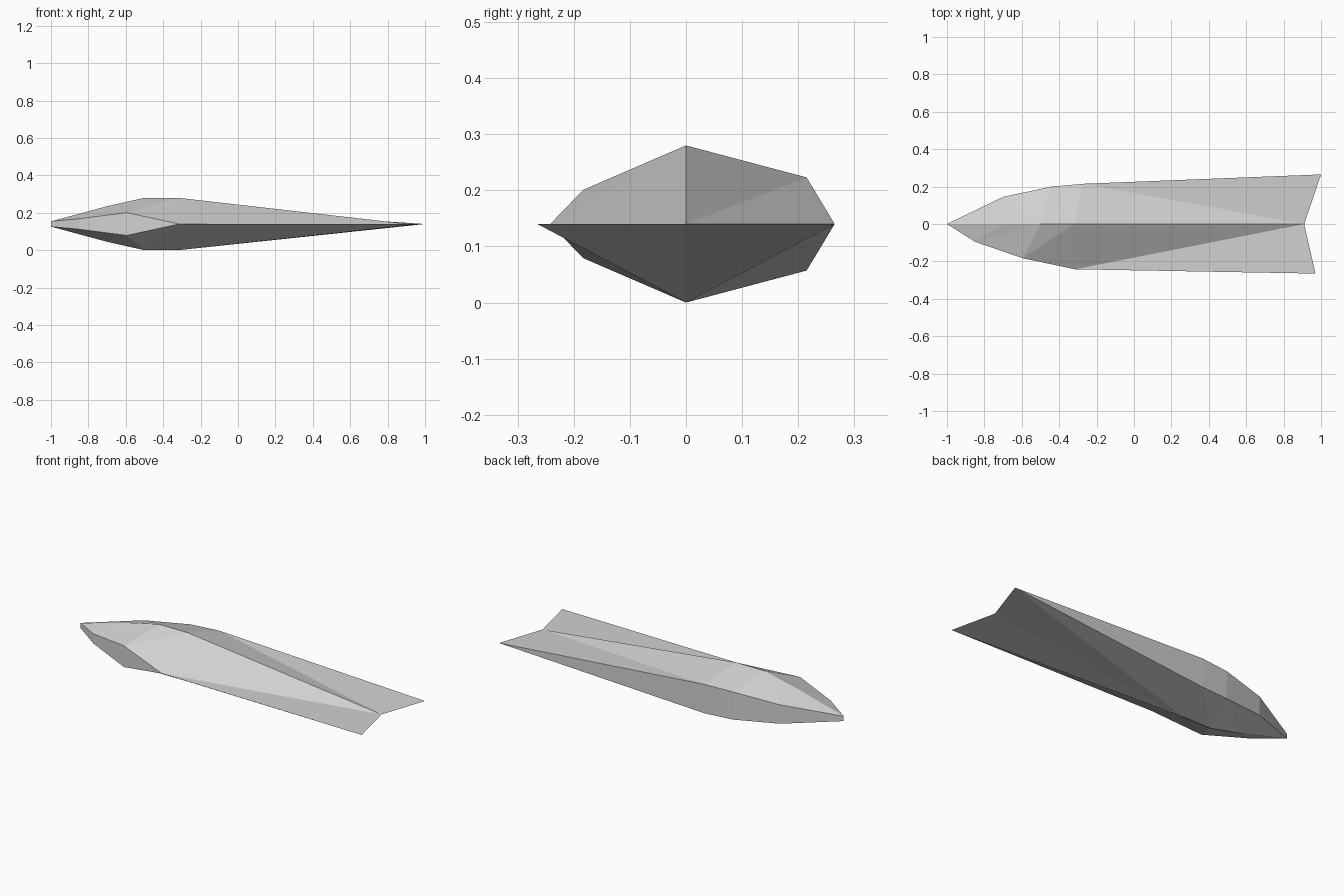
import bpy
import bmesh

cube = bpy.data.objects.get("Cube")
if cube:
    bpy.data.objects.remove(cube, do_unlink=True)

MID = 0.14  # height of the plane the blade is mirrored about

# Stations from nose to tail: (x, y, half height)
spine = [(-1, 0, .014), (-.7, 0, .095), (-.5, 0, .14), (-.32, 0, .14), (.91, 0, 0)]
back_rim = [(-1, 0, .014), (-.7, .145, .054), (-.44, .2, .079), (-.27, .215, .083), (1, .265, 0)]
front_rim = [(-1, 0, .014), (-.85, -.095, .028), (-.595, -.183, .061), (-.315, -.242, 0), (.97, -.265, 0)]

# One flat grey for the whole blade
grey = bpy.data.materials.new("plain_grey")
grey.use_nodes = True
colour = (.64, .64, .64, 1)
grey.diffuse_color = colour
grey.node_tree.nodes["Principled BSDF"].inputs["Base Color"].default_value = colour

bm = bmesh.new()
shared = {}


def vert(station, side):
    """Vertex on the upper (1) or lower (-1) half, shared where points meet."""
    x, y, half = station
    key = (x, y, side * half)
    if key not in shared:
        shared[key] = bm.verts.new((x, y, MID + side * half))
    return shared[key]


def triangle(*corners):
    if len(set(corners)) == 3:
        bm.faces.new(corners)


for rim in (back_rim, front_rim):
    for i in range(len(spine) - 1):
        # Sloping upper facets
        a, b = vert(spine[i], 1), vert(spine[i + 1], 1)
        c, d = vert(rim[i], 1), vert(rim[i + 1], 1)
        triangle(a, b, c)
        triangle(c, b, d)
        # Sloping lower facets
        e, f = vert(spine[i], -1), vert(spine[i + 1], -1)
        g, h = vert(rim[i], -1), vert(rim[i + 1], -1)
        triangle(e, f, h)
        triangle(e, h, g)
        # Upright side wall
        triangle(c, d, g)
        triangle(g, d, h)

bmesh.ops.recalc_face_normals(bm, faces=bm.faces[:])
mesh = bpy.data.meshes.new("blade")
bm.to_mesh(mesh)
bm.free()
mesh.materials.append(grey)
blade = bpy.data.objects.new("blade", mesh)
bpy.context.collection.objects.link(blade)
